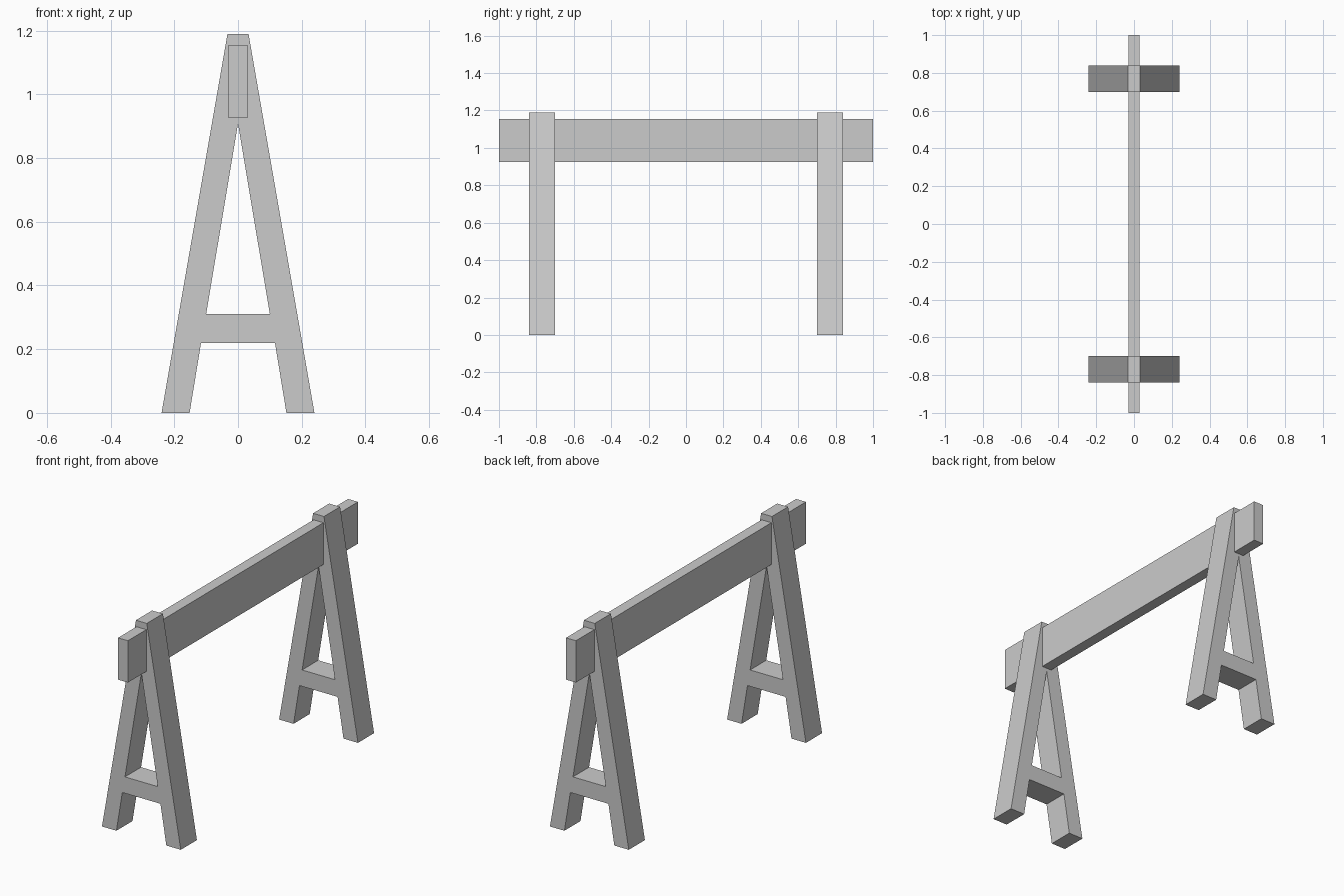
import bpy
import bmesh
from mathutils import Vector

cube = bpy.data.objects.get("Cube")
if cube:
    bpy.data.objects.remove(cube, do_unlink=True)

# One plain grey for the whole trestle
grey = bpy.data.materials.new("plain grey")
grey.use_nodes = True
colour = (0.6, 0.6, 0.6, 1)
grey.diffuse_color = colour
grey.node_tree.nodes["Principled BSDF"].inputs["Base Color"].default_value = colour


def extrude_profile(name, profile, y_start, y_end):
    """Half profile in x-z, extruded along y and mirrored across x = 0."""
    bm = bmesh.new()
    face = bm.faces.new([bm.verts.new((x, y_start, z)) for x, z in profile])
    result = bmesh.ops.extrude_face_region(bm, geom=[face], use_keep_orig=True)
    moved = [v for v in result["geom"] if isinstance(v, bmesh.types.BMVert)]
    bmesh.ops.translate(bm, vec=Vector((0, y_end - y_start, 0)), verts=moved)
    bmesh.ops.recalc_face_normals(bm, faces=bm.faces[:])
    # Open the faces on the centre plane so the halves join cleanly
    seam = [f for f in bm.faces if all(abs(v.co.x) < 1e-5 for v in f.verts)]
    bmesh.ops.delete(bm, geom=seam, context='FACES')

    mesh = bpy.data.meshes.new(name)
    bm.to_mesh(mesh)
    bm.free()
    mesh.materials.append(grey)
    obj = bpy.data.objects.new(name, mesh)
    bpy.context.collection.objects.link(obj)
    mirror = obj.modifiers.new("Mirror", 'MIRROR')
    mirror.use_axis[0] = True
    mirror.use_clip = True
    return obj


# A-shaped end frames: sloping leg, pointed opening and crossbar
frame = [(0.152, 0), (0.24, 0), (0.033, 1.19), (0, 1.19), (0, 0.908),
         (0.1, 0.31), (0, 0.31), (0, 0.22), (0.116, 0.22)]
for name, y in (("front_frame", -0.77), ("back_frame", 0.77)):
    extrude_profile(name, frame, y - 0.07, y + 0.07)

# Long beam passing through both frames
beam = [(0, 0.925), (0.03, 0.925), (0.03, 1.155), (0, 1.155)]
extrude_profile("top_beam", beam, -1, 1)
